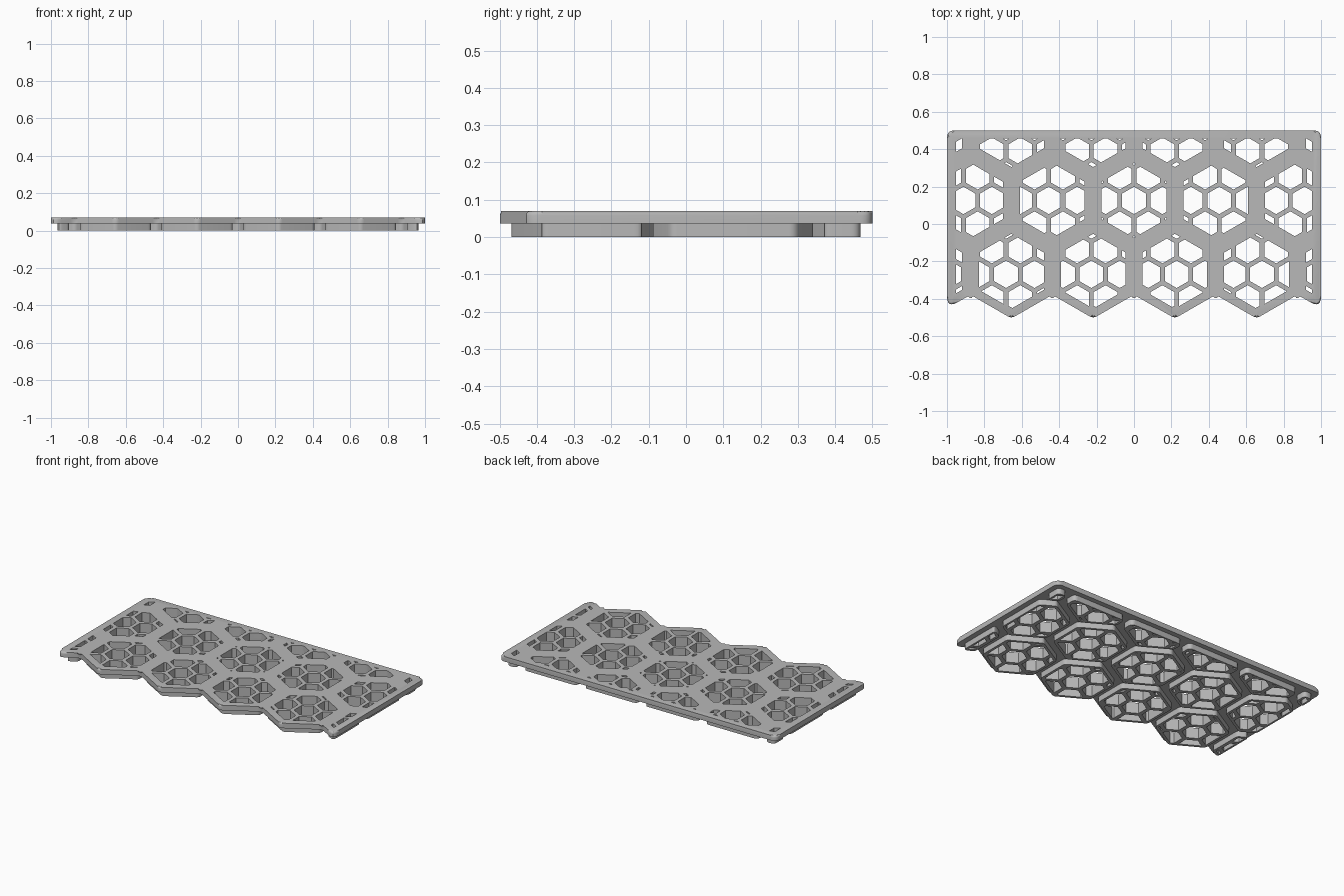
import bpy, bmesh, math
from mathutils import Vector

if "Cube" in bpy.data.objects:
    bpy.data.objects.remove(bpy.data.objects["Cube"], do_unlink=True)

PITCH = 0.437                       # big cell spacing
ROW = PITCH * math.sqrt(3) / 2
CELL_R = PITCH / math.sqrt(3)
MID_Y = 0.126
HOLE_PITCH = 0.152                  # fine honeycomb spacing
PLATE_Z, TOP_Z = 0.037, 0.07

grey = bpy.data.materials.new("light grey")
grey.use_nodes = True
grey.diffuse_color = (0.48, 0.48, 0.48, 1)
grey.node_tree.nodes["Principled BSDF"].inputs["Base Color"].default_value = grey.diffuse_color


def hexagon(center, inradius):
    r = inradius * 2 / math.sqrt(3)
    return [center + Vector((r * math.cos(a), r * math.sin(a)))
            for a in (math.radians(30 + 60 * k) for k in range(6))]


def hex_planes(center, inradius):
    normals = [Vector((math.cos(k * math.pi / 3), math.sin(k * math.pi / 3))) for k in range(6)]
    return [(n, n.dot(center) + inradius) for n in normals]


def rect_planes(x, y):
    return [(Vector((1, 0)), x), (Vector((-1, 0)), x), (Vector((0, 1)), y)]


def clip(poly, planes):
    """Keep the part of a convex polygon inside all half planes."""
    for n, d in planes:
        out = []
        for a, b in zip(poly, poly[1:] + poly[:1]):
            da, db = n.dot(a) - d, n.dot(b) - d
            if da <= 0:
                out.append(a)
            if da * db < 0:
                out.append(a.lerp(b, da / (da - db)))
        poly = out
    return poly


def area(poly):
    return abs(sum(a.x * b.y - b.x * a.y for a, b in zip(poly, poly[1:] + poly[:1]))) / 2


def fillet(poly, radius, steps=6):
    """Round every corner of a polygon."""
    out = []
    for i, p in enumerate(poly):
        to_a, to_b = poly[i - 1] - p, poly[(i + 1) % len(poly)] - p
        turn = math.pi - to_a.angle(to_b)
        t = min(radius * math.tan(turn / 2), 0.45 * to_a.length, 0.45 * to_b.length)
        a, b = p + to_a.normalized() * t, p + to_b.normalized() * t
        for s in range(steps + 1):
            u = s / steps
            out.append(a.lerp(p, u).lerp(p.lerp(b, u), u))
    return out


def prisms(name, polys, z0, z1, bevel=0):
    """One object made of upright prisms, optionally rounded on the top rim."""
    bm = bmesh.new()
    for poly in polys:
        low = [bm.verts.new((p.x, p.y, z0)) for p in poly]
        high = [bm.verts.new((p.x, p.y, z1)) for p in poly]
        bm.faces.new(low[::-1])
        top = bm.faces.new(high)
        for i in range(len(poly)):
            j = (i + 1) % len(poly)
            bm.faces.new((low[i], low[j], high[j], high[i]))
        if bevel:
            bmesh.ops.bevel(bm, geom=list(top.edges), offset=bevel, segments=3,
                            profile=0.5, affect='EDGES', clamp_overlap=False)
    bmesh.ops.recalc_face_normals(bm, faces=bm.faces)
    mesh = bpy.data.meshes.new(name)
    bm.to_mesh(mesh)
    bm.free()
    mesh.materials.append(grey)
    obj = bpy.data.objects.new(name, mesh)
    bpy.context.collection.objects.link(obj)
    return obj


# Big cell centres: a full middle row and half-shifted rows in front and behind
cells = [Vector((k * PITCH, MID_Y)) for k in range(-2, 3)]
for side in (-1, 1):
    cells += [Vector(((k + 0.5) * PITCH, MID_Y + side * ROW)) for k in range(-3, 3)]

# Fine honeycomb, trimmed to the inside of each big cell
holes = []
for row in range(-5, 5):
    for col in range(-8, 9):
        c = Vector(((col + 0.5 * (row % 2)) * HOLE_PITCH,
                    MID_Y + row * HOLE_PITCH * math.sqrt(3) / 2))
        for cell in cells:
            if (c - cell).length < 0.3:
                piece = clip(hexagon(c, 0.0635),
                             hex_planes(cell, 0.173) + rect_planes(0.953, 0.458))
                if len(piece) > 2 and area(piece) > 0.00005:
                    holes.append(piece)

# Plate outline with a zigzag front edge
front_y = MID_Y - ROW
valley, tip = front_y - CELL_R / 2, front_y - CELL_R
corner = valley - (1 - 2 * PITCH) / math.sqrt(3)
outline = [Vector((-1, corner))]
for k in range(-2, 3):
    outline.append(Vector((k * PITCH, valley)))
    if k < 2:
        outline.append(Vector(((k + 0.5) * PITCH, tip)))
outline += [Vector((1, corner)), Vector((1, 0.5)), Vector((-1, 0.5))]
plate = prisms("top_plate", [fillet(outline, 0.04)], PLATE_Z, TOP_Z, 0.012)

# Raised hexagonal pads under the plate, cut off at the straight sides
pads = [clip(hexagon(c, 0.19), hex_planes(c, 1) + rect_planes(0.965, 0.468)) for c in cells]
feet = prisms("hex_pads", [fillet(p, 0.03) for p in pads if len(p) > 2], 0, PLATE_Z)

# Cut the honeycomb through plate and pads
cutter = prisms("hole_cutter", holes, -0.03, 0.1)
cutter.hide_render = True
for obj in (plate, feet):
    mod = obj.modifiers.new("holes", 'BOOLEAN')
    mod.operation, mod.solver, mod.object = 'DIFFERENCE', 'EXACT', cutter
    bpy.ops.object.select_all(action='DESELECT')
    obj.select_set(True)
    bpy.context.view_layer.objects.active = obj
    bpy.ops.object.modifier_apply(modifier=mod.name)
    bpy.ops.object.shade_smooth_by_angle(angle=math.radians(30))
bpy.data.objects.remove(cutter, do_unlink=True)
